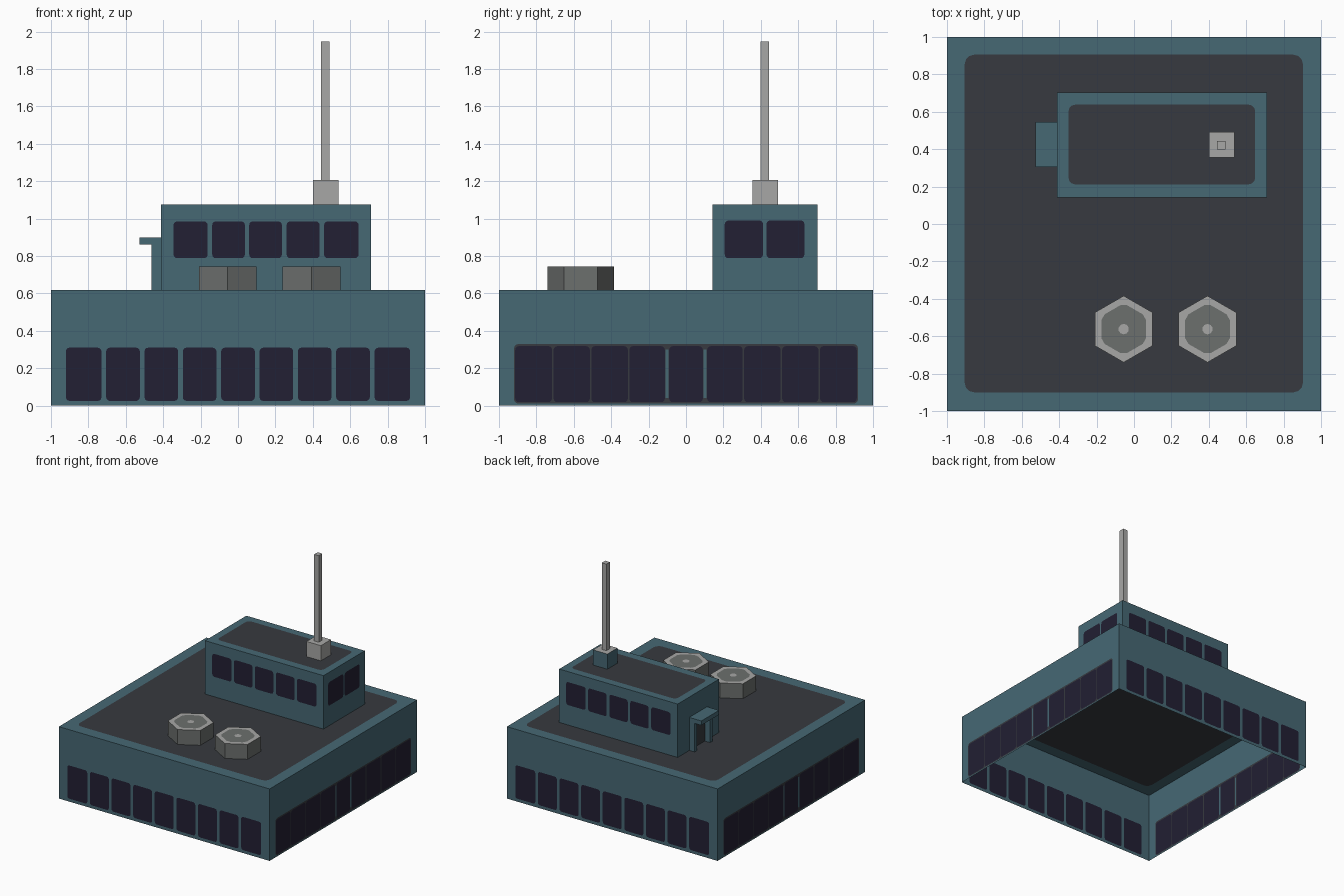
import bpy, bmesh, math
from mathutils import Vector

if "Cube" in bpy.data.objects:
    bpy.data.objects.remove(bpy.data.objects["Cube"])


def material(name, rgb):
    m = bpy.data.materials.new(name)
    m.diffuse_color = (*rgb, 1)
    m.use_nodes = True
    m.node_tree.nodes["Principled BSDF"].inputs["Base Color"].default_value = m.diffuse_color
    return m


MATS = [material("teal wall", (0.061, 0.138, 0.175)),
        material("dark roof", (0.038, 0.042, 0.050)),
        material("window glass", (0.016, 0.014, 0.033)),
        material("light grey metal", (0.39, 0.39, 0.38)),
        material("mid grey metal", (0.15, 0.16, 0.155))]
TEAL, ROOF, GLASS, LIGHT, MID = range(5)


def finish(bm, name):
    bmesh.ops.remove_doubles(bm, verts=bm.verts, dist=1e-5)
    me = bpy.data.meshes.new(name)
    bm.to_mesh(me)
    bm.free()
    for m in MATS:
        me.materials.append(m)
    ob = bpy.data.objects.new(name, me)
    bpy.context.collection.objects.link(ob)
    return ob


def rounded(a0, a1, b0, b1, r=0.0):
    """Rectangle outline, optionally with rounded corners."""
    if r == 0:
        return [(a0, b0), (a1, b0), (a1, b1), (a0, b1)]
    pts = []
    for i, (ca, cb) in enumerate([(a1 - r, b1 - r), (a0 + r, b1 - r),
                                  (a0 + r, b0 + r), (a1 - r, b0 + r)]):
        for k in range(4):
            t = math.pi / 2 * (i + k / 3)
            pts.append((ca + r * math.cos(t), cb + r * math.sin(t)))
    return pts


def panel(bm, place, normal, shape):
    """Flat sheet with nested painted regions: shape = (outline, material, children)."""
    normal = Vector(normal)

    def ring(outline):
        vs = [bm.verts.new(place(a, b)) for a, b in outline]
        return vs, [bm.edges.new((vs[i], vs[i - 1])) for i in range(len(vs))]

    def fill(vs, es, mat, children):
        rings = [(ring(c[0]), c) for c in children]
        if rings:
            edges = es + [e for (_, ce), _ in rings for e in ce]
            res = bmesh.ops.triangle_fill(bm, edges=edges, use_beauty=True, normal=normal)
            faces = [g for g in res["geom"] if isinstance(g, bmesh.types.BMFace)]
        else:
            faces = [bm.faces.new(vs)]
        for f in faces:
            f.normal_update()
            if f.normal.dot(normal) < 0:
                f.normal_flip()
            f.material_index = mat
        for (cv, ce), c in rings:
            fill(cv, ce, c[1], c[2])

    fill(*ring(shape[0]), shape[1], shape[2])


def building(name, x, y, z, roof, front, back, left, right):
    """Open-bottomed block whose five sheets carry painted regions."""
    bm = bmesh.new()
    for yy, n, kids in ((y[0], -1, front), (y[1], 1, back)):
        panel(bm, lambda a, b: (a, yy, b), (0, n, 0), (rounded(*x, *z), TEAL, kids))
    for xx, n, kids in ((x[0], -1, left), (x[1], 1, right)):
        panel(bm, lambda a, b: (xx, a, b), (n, 0, 0), (rounded(*y, *z), TEAL, kids))
    panel(bm, lambda a, b: (a, b, z[1]), (0, 0, 1), (rounded(*x, *y), TEAL, roof))
    return finish(bm, name)


def windows(spans, z0, z1, r=0.02):
    return [(rounded(a, b, z0, z1, r), GLASS, []) for a, b in spans]


def box(name, x, y, z, rule):
    """Plain block, coloured per face by a rule on its normal."""
    bm = bmesh.new()
    bmesh.ops.create_cube(bm, size=1)
    for v in bm.verts:
        v.co = [(r[0] + r[1]) / 2 + c * (r[1] - r[0]) for r, c in zip((x, y, z), v.co)]
    bm.normal_update()
    for f in bm.faces:
        f.material_index = rule(f.normal)
    return finish(bm, name)


# Main block: nine windows front and back, a glazed band on each side
half = [(0.115, 0.295), (0.32, 0.50), (0.525, 0.705), (0.73, 0.92)]
row = half + [(-0.09, 0.09)] + [(-b, -a) for a, b in half]
long_row = windows(row, 0.025, 0.31)
side_half = [(0.113, 0.303), (0.311, 0.506), (0.514, 0.708), (0.716, 0.913)]
side_row = side_half + [(-0.09, 0.09)] + [(-b, -a) for a, b in side_half]
strips = [(rounded(s - 0.008, s + 0.008, 0.04, 0.30), TEAL, []) for s in (-0.101, 0.101)]
band = [(rounded(-0.92, 0.92, 0.01, 0.33, 0.025), ROOF,
         windows(side_row, 0.018, 0.318) + strips)]
H = 0.617
building("main_block", (-1, 1), (-1, 1), (0, H),
         [(rounded(-0.905, 0.903, -0.9, 0.905, 0.05), ROOF, [])],
         long_row, long_row, band, band)

# Rooftop cabin
cabin_row = windows([(-0.345, -0.162), (-0.138, 0.037), (0.06, 0.235),
                     (0.26, 0.437), (0.46, 0.645)], 0.788, 0.985)
cabin_side = windows([(0.207, 0.412), (0.43, 0.633)], 0.788, 0.99)
door = [(rounded(0.335, 0.515, H + 0.002, 0.85), ROOF, [])]
building("roof_cabin", (-0.413, 0.711), (0.143, 0.703), (H, 1.075),
         [(rounded(-0.35, 0.648, 0.212, 0.638, 0.035), ROOF, [])],
         cabin_row, cabin_row, door, cabin_side)

# Door porch
teal = lambda n: TEAL
box("porch_canopy", (-0.527, -0.413), (0.305, 0.545), (0.862, 0.9), teal)
for i, y0 in enumerate((0.305, 0.515)):
    box(f"porch_post_{i + 1}", (-0.463, -0.413), (y0, y0 + 0.03), (H, 0.862), teal)

# Mast on its base; the base's back and left faces match the walls
box("mast_base", (0.402, 0.538), (0.355, 0.492), (1.075, 1.205),
    lambda n: TEAL if n.y > 0.5 or n.x < -0.5 else LIGHT)
box("mast", (0.444, 0.488), (0.398, 0.445), (1.205, 1.947), lambda n: LIGHT)


def polygon(cx, cy, r, n, turn=90):
    return [(cx + r * math.cos(math.radians(turn) + 2 * math.pi * i / n),
             cy + r * math.sin(math.radians(turn) + 2 * math.pi * i / n)) for i in range(n)]


# Hexagonal roof vents: pale rim, grey well with cut corners, pale hub
for i, cx in enumerate((-0.055, 0.393)):
    cy, top = -0.562, 0.745
    bm = bmesh.new()
    rim = polygon(cx, cy, 0.178, 6)
    inner = [Vector(p) for p in polygon(cx, cy, 0.138, 6)]
    well = []
    for k in range(6):
        well += [inner[k].lerp(inner[k - 1], 0.15), inner[k].lerp(inner[(k + 1) % 6], 0.15)]
    hub = (polygon(cx, cy, 0.028, 10), LIGHT, [])
    panel(bm, lambda a, b: (a, b, top), (0, 0, 1),
          (rim, LIGHT, [([tuple(p) for p in well], MID, [hub])]))
    for k in range(6):
        (a, b), (c, d) = rim[k - 1], rim[k]
        f = bm.faces.new([bm.verts.new(p) for p in
                          ((a, b, H), (c, d, H), (c, d, top), (a, b, top))])
        f.material_index = MID
    finish(bm, f"roof_vent_{i + 1}")
